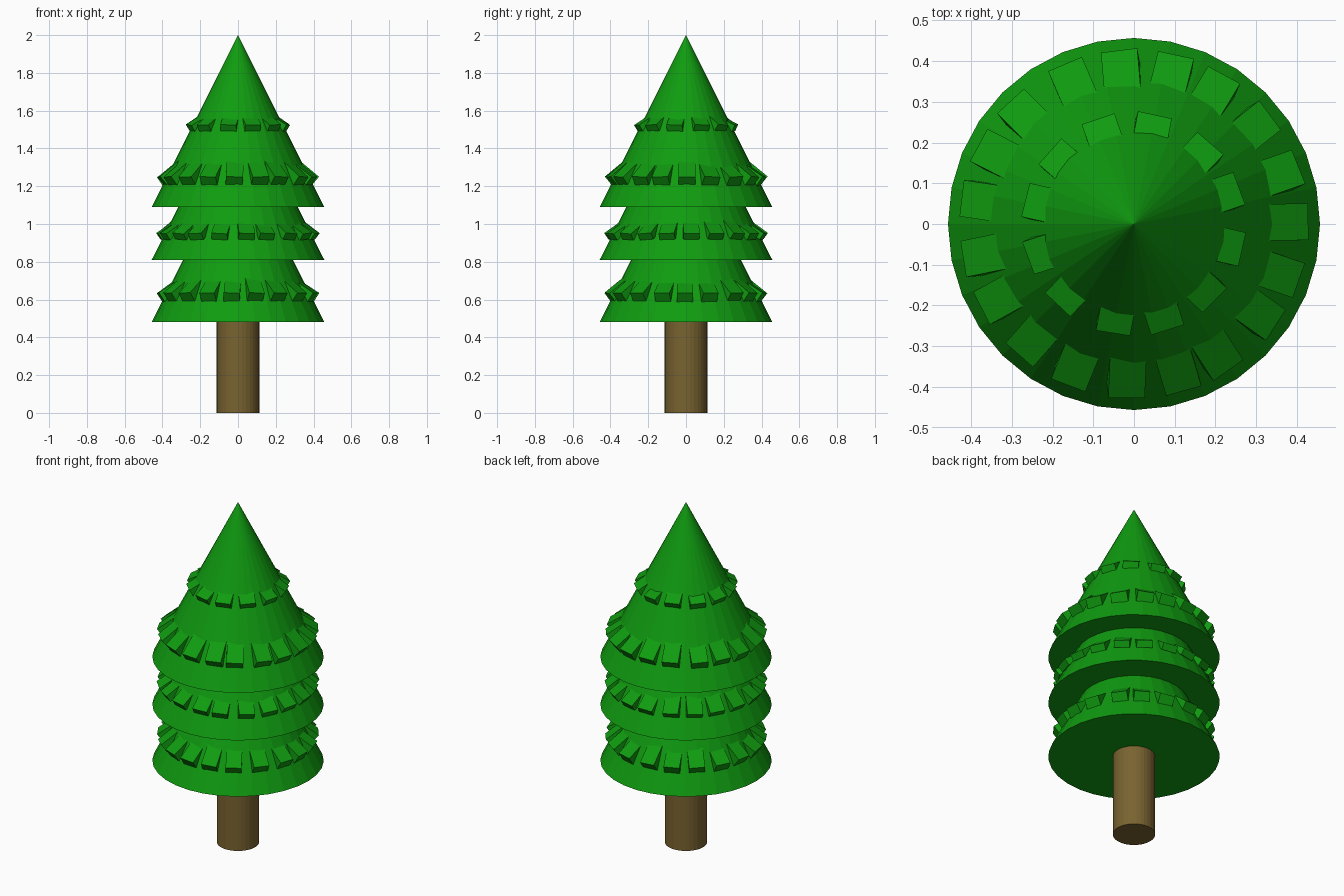
import bpy, bmesh, math, random
from mathutils import Matrix, Vector

if "Cube" in bpy.data.objects:
    bpy.data.objects.remove(bpy.data.objects["Cube"])

random.seed(4)


def material(name, rgb):
    m = bpy.data.materials.new(name)
    m.diffuse_color = (*rgb, 1)
    m.use_nodes = True
    m.node_tree.nodes["Principled BSDF"].inputs["Base Color"].default_value = m.diffuse_color
    return m


GREEN = material("needle green", (0.005, 0.33, 0.005))
BROWN = material("bark brown", (0.19, 0.125, 0.03))


def finish(bm, name, mat):
    me = bpy.data.meshes.new(name)
    bm.to_mesh(me)
    bm.free()
    me.materials.append(mat)
    bpy.context.collection.objects.link(bpy.data.objects.new(name, me))


def cone(name, r1, r2, z0, z1, mat):
    bm = bmesh.new()
    bmesh.ops.create_cone(bm, cap_ends=True, segments=32, radius1=r1, radius2=r2, depth=z1 - z0,
                          matrix=Matrix.Translation((0, 0, (z0 + z1) / 2)))
    finish(bm, name, mat)


def branch_ring(name, count, start, r, z, thick, width, tilt):
    """Blocks tilted downwards; (r, z) is the outer upper edge."""
    bm = bmesh.new()
    length = 0.13
    for i in range(count):
        a = math.radians(start + 360 * i / count + random.uniform(-1.5, 1.5))
        pitch = math.radians(tilt + random.uniform(-4, 4))
        roll = math.radians(random.uniform(-5, 5))
        m = (Matrix.Rotation(a, 4, 'Z') @ Matrix.Translation((r, 0, z))
             @ Matrix.Rotation(pitch, 4, 'Y') @ Matrix.Rotation(roll, 4, 'X')
             @ Matrix.Translation((-length / 2, 0, -thick / 2))
             @ Matrix.Diagonal((length, width, thick, 1)))
        bmesh.ops.create_cube(bm, size=1, matrix=m)
    finish(bm, name, GREEN)


# Trunk
cone("trunk", 0.113, 0.113, 0.0, 0.52, BROWN)

# Three stacked foliage cones
for label, z in (("lower", 0.48), ("middle", 0.81), ("upper", 1.09)):
    cone(label + "_foliage", 0.457, 0.0, z, z + 0.91, GREEN)

# Rings of branch tips
branch_ring("lower_branches", 19, 0, 0.43, 0.635, 0.057, 0.085, 36)
branch_ring("middle_branches", 20, 5, 0.43, 0.95, 0.04, 0.085, 36)
branch_ring("upper_branches", 19, 1, 0.428, 1.25, 0.057, 0.09, 36)
branch_ring("crown_branches", 12, 18, 0.273, 1.525, 0.04, 0.085, 30)
